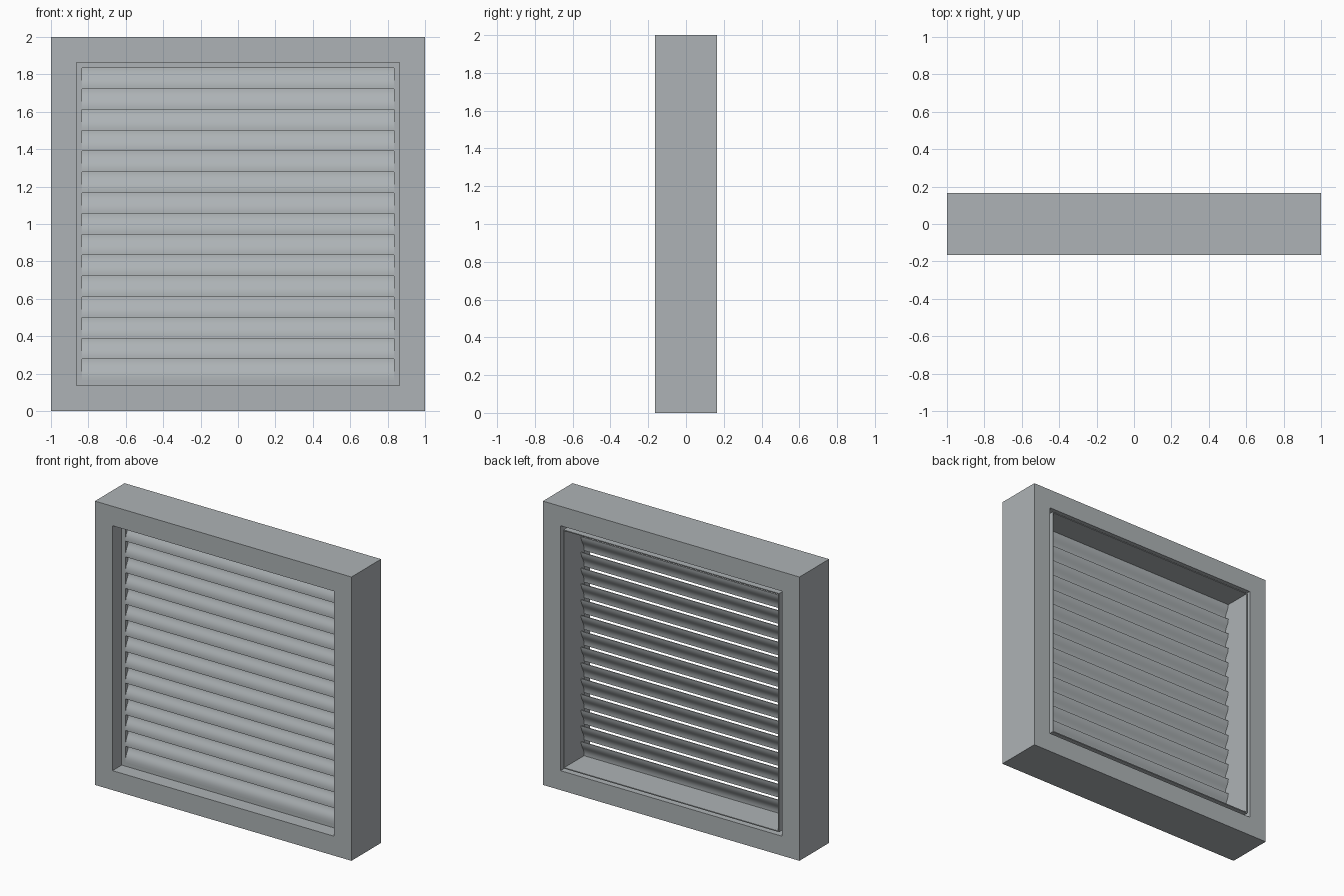
import bpy, bmesh

if "Cube" in bpy.data.objects:
    bpy.data.objects.remove(bpy.data.objects["Cube"])

CZ = 1.0            # height of the frame centre
INNER = 0.834       # half size of the clear opening
LINER = 0.841       # outer half size of the thin liner
OPENING = 0.863     # half size of the opening through the frame
DEPTH = 0.165       # half depth of the frame
LIP_Y = -0.062      # plane of the inner lip, where the slats sit flush
COUNT = 15
PITCH = 2 * INNER / COUNT

GREY = bpy.data.materials.new("metal_grey")
GREY.diffuse_color = (0.42, 0.45, 0.465, 1)
GREY.use_nodes = True
GREY.node_tree.nodes["Principled BSDF"].inputs["Base Color"].default_value = GREY.diffuse_color


def make_object(name, bm):
    bmesh.ops.recalc_face_normals(bm, faces=bm.faces[:])
    mesh = bpy.data.meshes.new(name)
    bm.to_mesh(mesh)
    bm.free()
    mesh.materials.append(GREY)
    obj = bpy.data.objects.new(name, mesh)
    bpy.context.collection.objects.link(obj)
    return obj


def square_frame(name, profile):
    """Sweep a closed (half size, y) section around a square."""
    bm = bmesh.new()
    rings = [[bm.verts.new((sx * h, y, CZ + sz * h))
              for sx, sz in ((-1, -1), (1, -1), (1, 1), (-1, 1))]
             for h, y in profile]
    for i, a in enumerate(rings):
        b = rings[(i + 1) % len(rings)]
        for k in range(4):
            n = (k + 1) % 4
            bm.faces.new((a[k], a[n], b[n], b[k]))
    return make_object(name, bm)


def slat(name, z):
    """S-curved blade: upright front foot, leaning back, upright top edge."""
    t, steps = 0.006, 14
    pts = ((0, 0), (0, 0.06), (0.03, 0.06), (0.034, 0.112))
    outer, inner = [], []
    for i in range(steps + 1):
        u = i / steps
        v = 1 - u
        y, h = (v**3 * a + 3 * v * v * u * b + 3 * v * u * u * c + u**3 * d
                for a, b, c, d in zip(*pts))
        dy, dh = (v * v * (b - a) + 2 * v * u * (c - b) + u * u * (d - c)
                  for a, b, c, d in zip(*pts))
        length = (dy * dy + dh * dh) ** 0.5
        outer.append((LIP_Y + y, h))
        inner.append((LIP_Y + y + t * dh / length, h - t * dy / length))
    section = outer + inner[::-1]
    n = len(section)
    bm = bmesh.new()
    left = [bm.verts.new((-INNER, y, z + h)) for y, h in section]
    right = [bm.verts.new((INNER, y, z + h)) for y, h in section]
    for i in range(n):
        j = (i + 1) % n
        bm.faces.new((left[i], left[j], right[j], right[i]))
    for i in range(steps):      # end caps
        k = n - 1 - i
        for side in (left, right):
            bm.faces.new((side[i], side[i + 1], side[k - 1], side[k]))
    obj = make_object(name, bm)
    bpy.ops.object.select_all(action='DESELECT')
    obj.select_set(True)
    bpy.context.view_layer.objects.active = obj
    bpy.ops.object.shade_smooth_by_angle()
    return obj


# Outer frame
square_frame("frame", [
    (1.0, -DEPTH), (1.0, DEPTH), (OPENING, DEPTH), (OPENING, -DEPTH)])

# Thin liner: front lip against the frame, flange running to the back
square_frame("liner", [
    (OPENING, LIP_Y), (INNER, LIP_Y), (INNER, DEPTH),
    (LINER, DEPTH), (LINER, LIP_Y + 0.007), (OPENING, LIP_Y + 0.007)])

# Stack of louvre slats filling the opening
for i in range(COUNT):
    slat(f"slat_{i + 1:02d}", CZ - INNER + i * PITCH)
